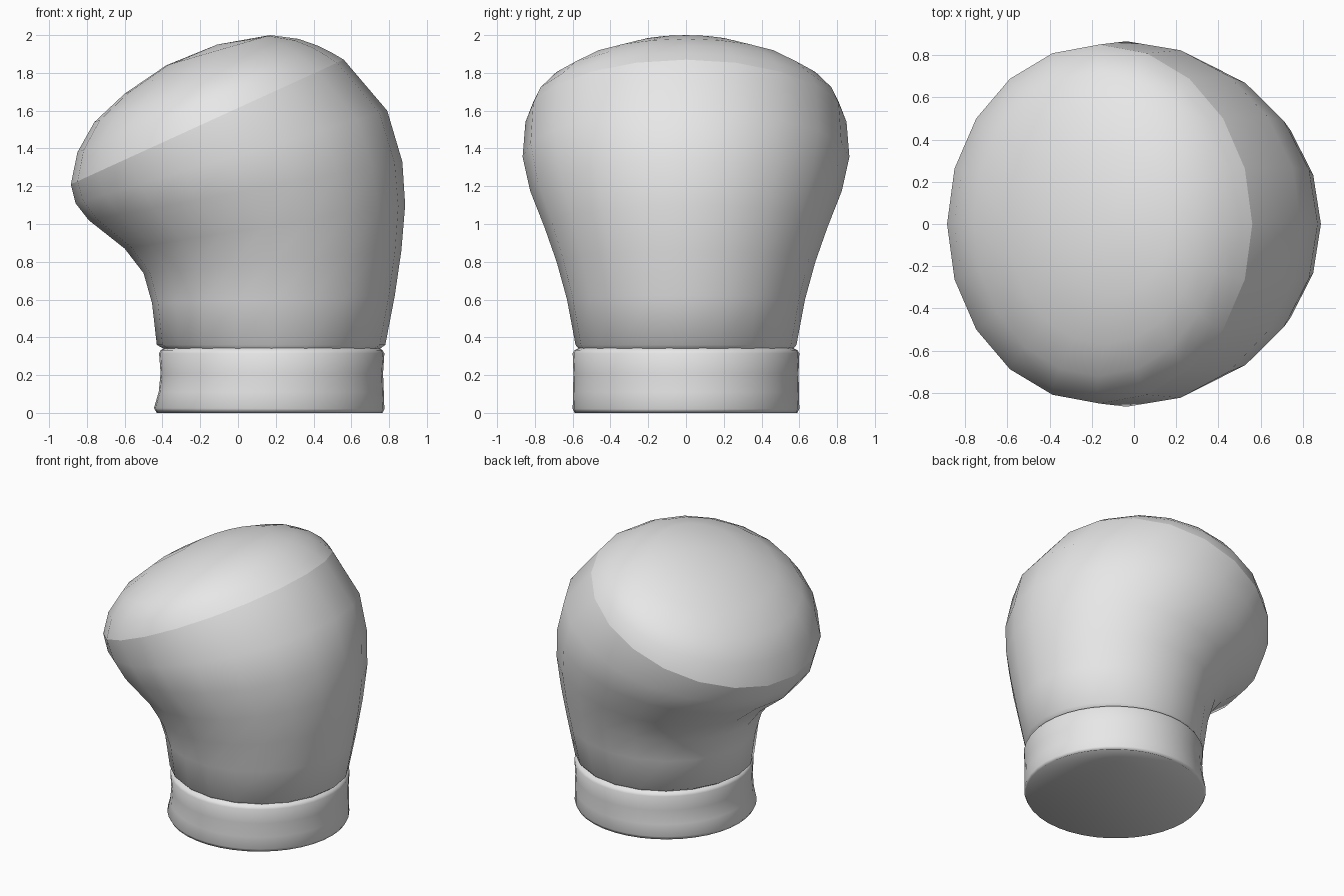
import bpy, bmesh, math

if "Cube" in bpy.data.objects:
    bpy.data.objects.remove(bpy.data.objects["Cube"])

cloth = bpy.data.materials.new("pale_grey_cloth")
cloth.diffuse_color = (0.8, 0.8, 0.8, 1)
cloth.use_nodes = True
cloth.node_tree.nodes["Principled BSDF"].inputs["Base Color"].default_value = cloth.diffuse_color


def loft(name, rings, sides, apex=None, base_apex=None):
    """Skin tilted elliptical rings: (left x, left z, right x, right z, half depth)."""
    bm = bmesh.new()
    loops = []
    for xl, zl, xr, zr, hy in rings:
        loop = []
        for i in range(sides):
            a = 2 * math.pi * i / sides
            t = 0.5 + 0.5 * math.cos(a)
            loop.append(bm.verts.new((xl + (xr - xl) * t, hy * math.sin(a), zl + (zr - zl) * t)))
        loops.append(loop)
    for lo, hi in zip(loops, loops[1:]):
        for i in range(sides):
            j = (i + 1) % sides
            bm.faces.new((lo[i], lo[j], hi[j], hi[i]))
    if apex:
        tip = bm.verts.new(apex)
        for i in range(sides):
            bm.faces.new((loops[-1][i], loops[-1][(i + 1) % sides], tip))
    if base_apex:
        tip = bm.verts.new(base_apex)
        for i in range(sides):
            bm.faces.new((loops[0][(i + 1) % sides], loops[0][i], tip))
    mesh = bpy.data.meshes.new(name)
    bm.to_mesh(mesh)
    bm.free()
    for p in mesh.polygons:
        p.use_smooth = True
    mesh.materials.append(cloth)
    obj = bpy.data.objects.new(name, mesh)
    bpy.context.collection.objects.link(obj)
    return obj


# head band with a hollow underside
loft("head_band", [
    (-0.43, 0.0, 0.765, 0.0, 0.59),
    (-0.445, 0.025, 0.775, 0.02, 0.60),
    (-0.42, 0.11, 0.772, 0.11, 0.598),
    (-0.41, 0.21, 0.768, 0.21, 0.596),
    (-0.418, 0.315, 0.775, 0.315, 0.60),
    (-0.41, 0.332, 0.765, 0.332, 0.59),
    (-0.385, 0.345, 0.745, 0.345, 0.565),
], 40, base_apex=(0.165, 0, 0.25))

# puffed side wall, leaning further over to the left as it rises
loft("puffed_side", [
    (-0.385, 0.335, 0.745, 0.335, 0.565),
    (-0.43, 0.36, 0.78, 0.36, 0.585),
    (-0.455, 0.58, 0.83, 0.62, 0.63),
    (-0.50, 0.74, 0.865, 0.86, 0.685),
    (-0.60, 0.87, 0.885, 1.10, 0.75),
    (-0.79, 1.02, 0.87, 1.33, 0.825),
    (-0.86, 1.11, 0.79, 1.60, 0.865),
    (-0.885, 1.21, 0.56, 1.87, 0.85),
], 20)

# domed crown meeting the side at a crisp seam
loft("domed_crown", [
    (-0.885, 1.21, 0.56, 1.87, 0.85),
    (-0.85, 1.38, 0.50, 1.905, 0.81),
    (-0.76, 1.54, 0.42, 1.945, 0.72),
    (-0.60, 1.69, 0.32, 1.98, 0.57),
    (-0.38, 1.84, 0.17, 2.0, 0.34),
], 20, apex=(-0.11, 0, 1.95))
